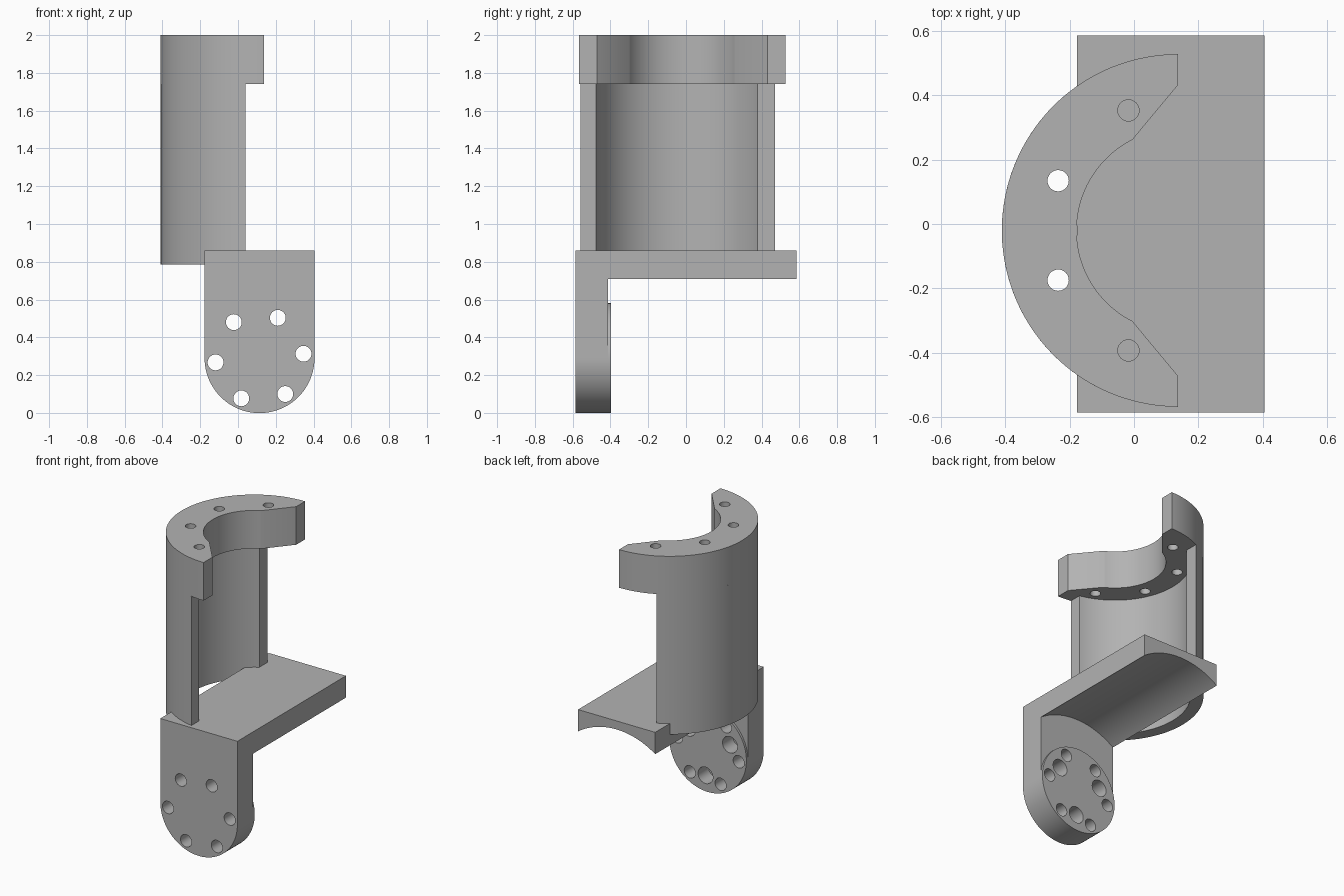
import bpy, bmesh
from math import sin, cos, acos, pi, radians

if "Cube" in bpy.data.objects:
    bpy.data.objects.remove(bpy.data.objects["Cube"])

grey = bpy.data.materials.new("plain grey")
grey.use_nodes = True
colour = (0.45, 0.45, 0.45, 1)
grey.diffuse_color = colour
grey.node_tree.nodes["Principled BSDF"].inputs["Base Color"].default_value = colour


def arc(cx, cy, r, start, end, n=48):
    return [(cx + r * cos(start + (end - start) * i / n),
             cy + r * sin(start + (end - start) * i / n)) for i in range(n + 1)]


def extrude(name, points, axis, lo, hi):
    """Extrude a flat profile along z (profile in xy) or y (profile in xz)."""
    bm = bmesh.new()
    place = (lambda p, d: (p[0], p[1], d)) if axis == "z" else (lambda p, d: (p[0], d, p[1]))
    a = [bm.verts.new(place(p, lo)) for p in points]
    b = [bm.verts.new(place(p, hi)) for p in points]
    bm.faces.new(a)
    bm.faces.new(b)
    for i in range(len(a)):
        j = (i + 1) % len(a)
        bm.faces.new((a[i], a[j], b[j], b[i]))
    bmesh.ops.recalc_face_normals(bm, faces=bm.faces)
    mesh = bpy.data.meshes.new(name)
    bm.to_mesh(mesh)
    bm.free()
    mesh.materials.append(grey)
    ob = bpy.data.objects.new(name, mesh)
    bpy.context.collection.objects.link(ob)
    return ob


def activate(ob):
    bpy.ops.object.select_all(action="DESELECT")
    ob.select_set(True)
    bpy.context.view_layer.objects.active = ob


def drill(ob, holes, axis):
    """Cut round holes given as (u, v, radius, lo, hi)."""
    for u, v, r, lo, hi in holes:
        cutter = extrude("hole_cutter", arc(u, v, r, 0, 2 * pi, 32)[:-1], axis, lo, hi)
        cutter.hide_render = True
        activate(ob)
        mod = ob.modifiers.new("hole", "BOOLEAN")
        mod.operation = "DIFFERENCE"
        mod.solver = "EXACT"
        mod.object = cutter
        bpy.ops.object.modifier_apply(modifier=mod.name)
        bpy.data.objects.remove(cutter)


# Shared dimensions
CX, CY, R = 0.137, -0.02, 0.547        # curved shell axis and outer radius
HX, HZ, HR = 0.114, 0.29, 0.291        # hinge axis and lug radius
FRONT, BACK = -0.585, 0.585
LUG_BACK, DISC_BACK = -0.414, -0.398
FLANGE_Z, PLATE_Z, EDGE_Z = 1.74, 0.859, 0.71

# Top flange: crescent with splayed inner ends
spread = acos((-0.005 - CX) / 0.315)
flange = extrude(
    "top_flange",
    arc(CX, CY, R, pi / 2, 3 * pi / 2, 72)
    + [(CX, CY - 0.452)]
    + arc(CX, CY, 0.315, 2 * pi - spread, spread)
    + [(CX, CY + 0.452)],
    "z", FLANGE_Z, 2)
drill(flange, [(CX + 0.403 * cos(radians(t)), CY + 0.403 * sin(radians(t)), 0.033, 1.6, 2.1)
               for t in (112.5, 157.5, 202.5, 247.5)], "z")

# Curved wall: ends trimmed flat, further back on one side
INNER = 0.467
back_x, front_x = -0.105, 0.04
wall = extrude(
    "curved_wall",
    arc(CX, CY, R, acos((back_x - CX) / R), 2 * pi - acos((front_x - CX) / R), 72)
    + arc(CX, CY, INNER, 2 * pi - acos((front_x - CX) / INNER), acos((back_x - CX) / INNER), 72),
    "z", 0.785, FLANGE_Z)

# Base plate with arched underside
ARCH = (HR ** 2 + (EDGE_Z - HZ) ** 2) ** 0.5
half = acos(HR / ARCH)
plate = extrude(
    "base_plate",
    [(HX - HR, PLATE_Z), (HX + HR, PLATE_Z)] + arc(HX, HZ, ARCH, half, pi - half),
    "y", LUG_BACK, BACK)

# Hinge lug with rounded lower end, and raised disc on its inner face
lug = extrude(
    "hinge_lug",
    [(HX + HR, PLATE_Z), (HX - HR, PLATE_Z)] + arc(HX, HZ, HR, pi, 2 * pi, 64),
    "y", FRONT, LUG_BACK)
disc = extrude("hinge_disc", arc(HX, HZ, HR, 0, 2 * pi, 128)[:-1], "y", LUG_BACK, DISC_BACK)


def ring(count, first, radius, size, lo, hi):
    turns = [radians(first + 360 * k / count) for k in range(count)]
    return [(HX + radius * cos(t), HZ + radius * sin(t), size, lo, hi) for t in turns]


# Six through holes and three blind sockets
holes = ring(6, 5.6, 0.234, 0.042, -0.7, -0.3) + ring(3, 35.6, 0.183, 0.056, -0.51, -0.3)
drill(lug, holes, "y")
drill(disc, holes, "y")

for part in (flange, wall, plate, lug, disc):
    activate(part)
    bpy.ops.object.shade_smooth_by_angle(angle=radians(25))
